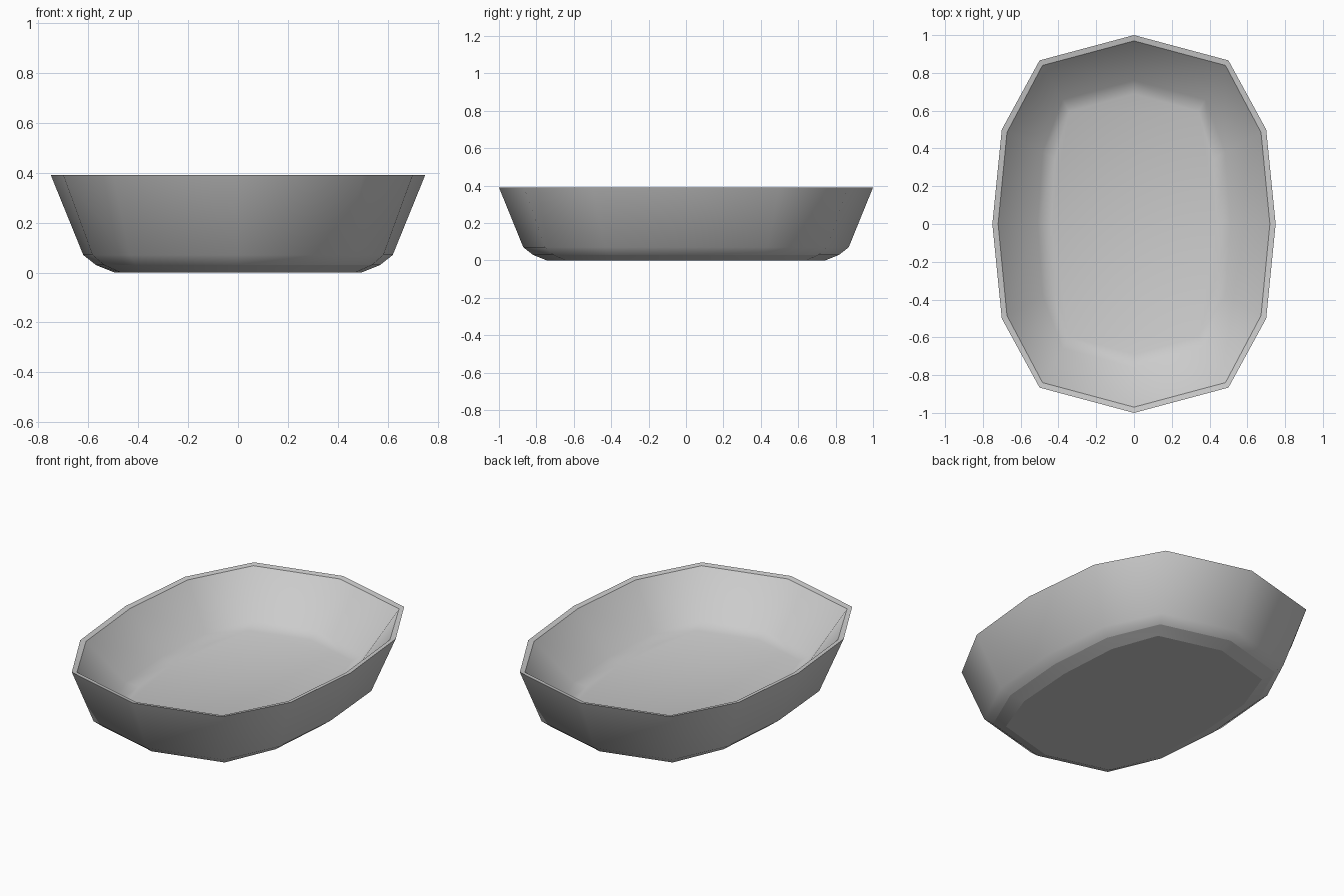
import bpy
import bmesh
import math

cube = bpy.data.objects.get("Cube")
if cube:
    bpy.data.objects.remove(cube)

# Single plain material
grey = bpy.data.materials.new("light_grey")
grey.use_nodes = True
colour = (0.6, 0.6, 0.6, 1)
grey.diffuse_color = colour
grey.node_tree.nodes["Principled BSDF"].inputs["Base Color"].default_value = colour

SIDES = 12
# Half widths at the rim and how far each narrows towards the base
WIDTHS = [0, 0.5, 0.7, 0.75]
TAPER = [0, 0.13, 0.23, 0.255]


def ring(bm, inset, z):
    """Twelve-sided oval; inset 0 is the rim outline, 1 the base outline."""
    verts = []
    for i in range(SIDES):
        k = i % 6
        k = min(k, 6 - k)
        side = 1 if i < 6 else -1
        x = side * (WIDTHS[k] - TAPER[k] * inset)
        y = (1 - 0.255 * inset) * math.cos(math.tau * i / SIDES)
        verts.append(bm.verts.new((x, y, z)))
    return verts


# Section from the underside, up the outer wall, over the sloped rim, down to the floor
SECTION = [(1, 0), (0.71, 0.03), (0.51, 0.07), (0, 0.39),
           (0.12, 0.384), (0.94, 0.15), (1.22, 0.125)]

bm = bmesh.new()
rings = [ring(bm, inset, z) for inset, z in SECTION]
for a, b in zip(rings, rings[1:]):
    for i in range(SIDES):
        j = (i + 1) % SIDES
        bm.faces.new((a[i], a[j], b[j], b[i]))
bm.faces.new(rings[0])
bm.faces.new(rings[-1])
bmesh.ops.recalc_face_normals(bm, faces=bm.faces)

# Smooth walls, crisp rim and base edges
for f in bm.faces:
    f.smooth = True
for r in (rings[0], rings[1], rings[3], rings[4]):
    for i in range(SIDES):
        bm.edges.get((r[i], r[(i + 1) % SIDES])).smooth = False

mesh = bpy.data.meshes.new("dish")
bm.to_mesh(mesh)
bm.free()
mesh.materials.append(grey)
dish = bpy.data.objects.new("dish", mesh)
bpy.context.collection.objects.link(dish)
